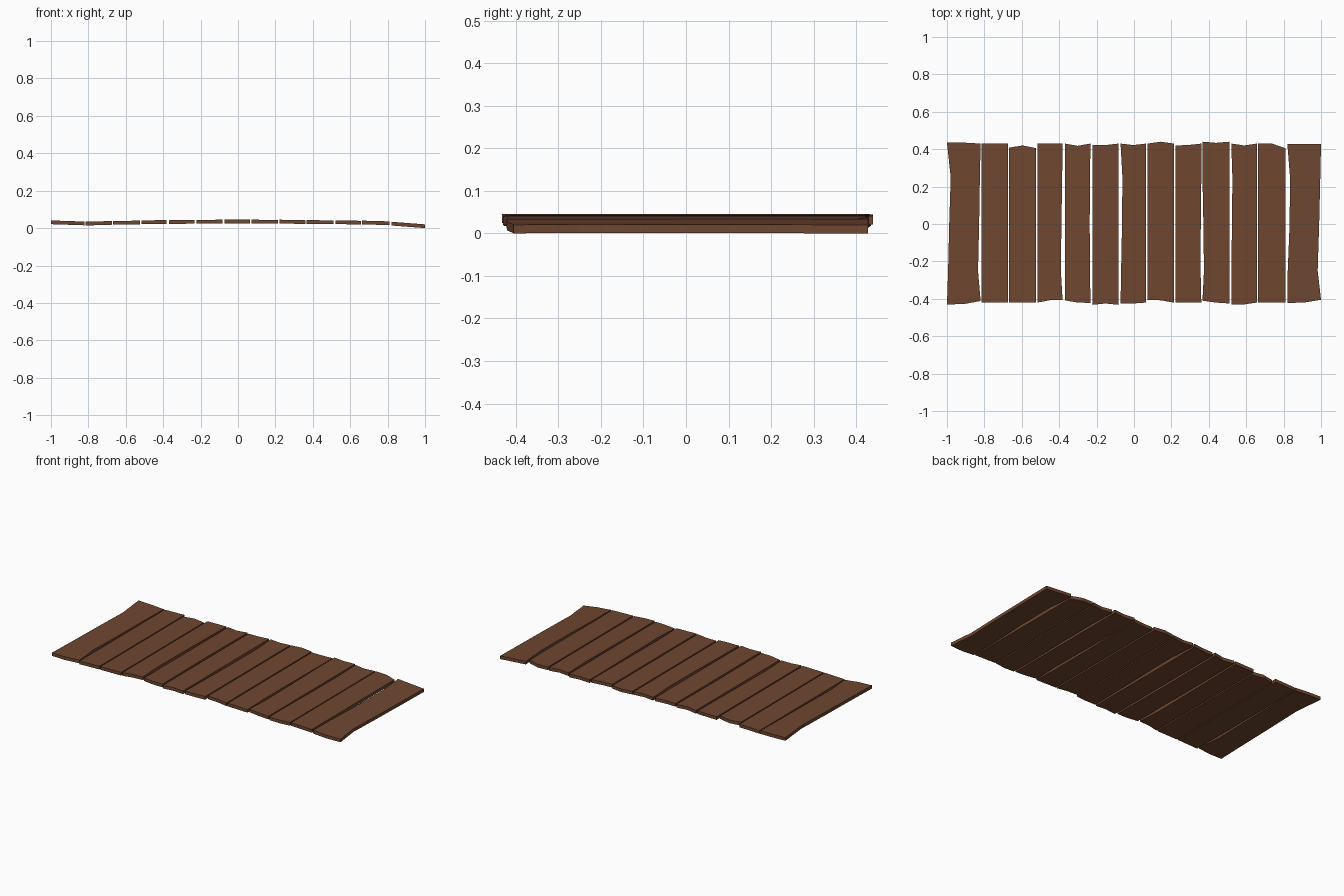
import bpy, bmesh

if "Cube" in bpy.data.objects:
    bpy.data.objects.remove(bpy.data.objects["Cube"])

wood = bpy.data.materials.new("brown wood")
wood.diffuse_color = (0.16, 0.062, 0.03, 1)
wood.use_nodes = True
wood.node_tree.nodes["Principled BSDF"].inputs["Base Color"].default_value = wood.diffuse_color

T = 0.02  # plank thickness
YS = (0.25, 0.0, -0.25)  # heights of the worn points along the long edges


def plank(name, x0, x1, back, front, z0, z1, left=(0, 0, 0), right=(0, 0, 0)):
    """Board from worn outline; back/front are 3 y values left to right,
    z0/z1 the underside heights at the left and right edges."""
    xm = (x0 + x1) / 2
    outline = [(x0, back[0])]
    outline += [(x0 + d, y) for d, y in zip(left, YS)]
    outline += [(x0, front[0]), (xm, front[1]), (x1, front[2])]
    outline += [(x1 + d, y) for d, y in zip(reversed(right), reversed(YS))]
    outline += [(x1, back[2]), (xm, back[1])]
    bm = bmesh.new()
    rings = []
    for h in (0, T):
        rings.append([bm.verts.new((x, y, z0 + (z1 - z0) * (x - x0) / (x1 - x0) + h))
                      for x, y in outline])
    low, top = rings
    bm.faces.new(top)
    bm.faces.new(low[::-1])
    n = len(outline)
    for i in range(n):
        j = (i + 1) % n
        bm.faces.new((low[i], low[j], top[j], top[i]))
    bmesh.ops.recalc_face_normals(bm, faces=bm.faces)
    me = bpy.data.meshes.new(name)
    bm.to_mesh(me)
    bm.free()
    me.materials.append(wood)
    bpy.context.collection.objects.link(bpy.data.objects.new(name, me))


# left end board, waisted
plank("end_plank_left", -1.0, -0.82, (.435, .435, .43), (-.43, -.428, -.412), .021, .015,
      left=(.02, .012, .006), right=(-.004, -.008, -.014))
# inner boards, gently arched
plank("plank_01", -.815, -.675, (.43, .43, .43), (-.42, -.42, -.42), .014, .018)
plank("plank_02", -.668, -.523, (.408, .42, .405), (-.42, -.42, -.42), .018, .02)
plank("plank_03", -.515, -.382, (.43, .43, .43), (-.42, -.407, -.405), .021, .023,
      right=(-.002, -.006, -.009))
plank("plank_04", -.37, -.233, (.43, .418, .43), (-.408, -.42, -.422), .022, .024,
      right=(-.002, -.004, -.002))
plank("plank_05", -.222, -.083, (.422, .422, .43), (-.432, -.425, -.432), .024, .025)
plank("plank_06", -.072, .065, (.43, .422, .43), (-.425, -.425, -.42), .025, .025,
      left=(.01, .008, .003))
plank("plank_07", .073, .213, (.43, .44, .43), (-.405, -.408, -.42), .025, .024)
plank("plank_08", .222, .36, (.42, .422, .43), (-.42, -.42, -.42), .025, .022,
      right=(0, -.003, -.004))
plank("plank_09", .366, .51, (.44, .434, .44), (-.41, -.42, -.425), .023, .021,
      left=(0, .005, .008))
plank("plank_10", .52, .657, (.43, .42, .43), (-.43, -.43, -.42), .022, .019,
      left=(.006, .004, 0))
plank("plank_11", .664, .81, (.43, .43, .405), (-.42, -.42, -.42), .02, .016)
# right end board, waisted and drooping
plank("end_plank_right", .82, 1.0, (.428, .428, .428), (-.422, -.42, -.405), .014, 0,
      left=(.014, .012, .002), right=(-.004, -.01, -.018))
